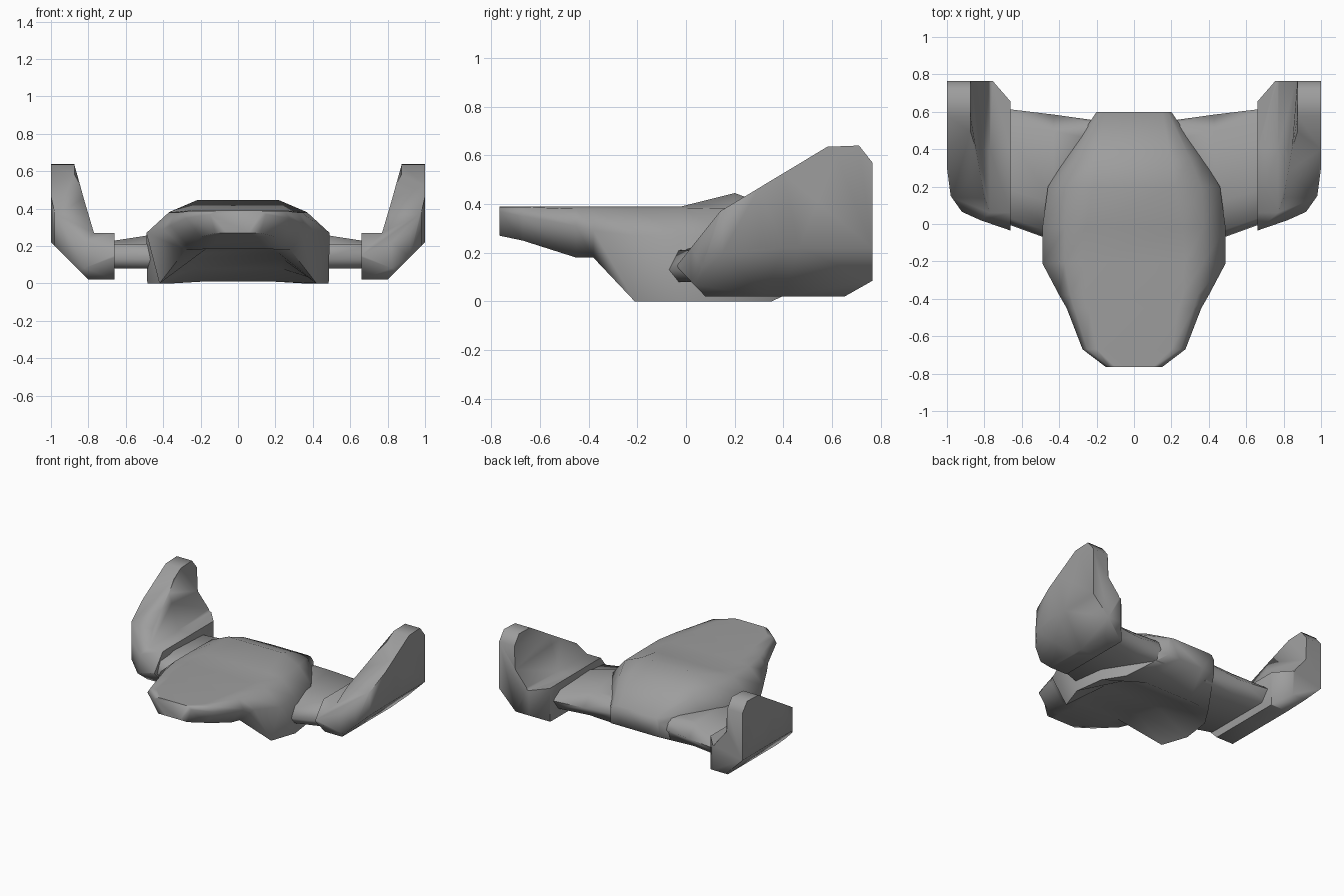
import bpy, bmesh, math

if "Cube" in bpy.data.objects:
    bpy.data.objects.remove(bpy.data.objects["Cube"])

grey = bpy.data.materials.new("hull_grey")
grey.use_nodes = True
GREY = (0.34, 0.34, 0.34, 1)
grey.diffuse_color = GREY
grey.node_tree.nodes["Principled BSDF"].inputs["Base Color"].default_value = GREY


def finish(bm, name):
    """Turn a bmesh into a named grey object."""
    bmesh.ops.recalc_face_normals(bm, faces=bm.faces)
    mesh = bpy.data.meshes.new(name)
    bm.to_mesh(mesh)
    bm.free()
    mesh.materials.append(grey)
    obj = bpy.data.objects.new(name, mesh)
    bpy.context.collection.objects.link(obj)
    return obj


def smooth(obj, angle):
    bpy.ops.object.select_all(action='DESELECT')
    obj.select_set(True)
    bpy.context.view_layer.objects.active = obj
    bpy.ops.object.shade_smooth_by_angle(angle=math.radians(angle))


def loft(name, rings):
    """Skin closed rings of points and cap both ends."""
    bm = bmesh.new()
    loops = [[bm.verts.new(p) for p in ring] for ring in rings]
    n = len(loops[0])
    for a, b in zip(loops, loops[1:]):
        for i in range(n):
            j = (i + 1) % n
            bm.faces.new((a[i], a[j], b[j], b[i]))
    bm.faces.new(loops[0])
    bm.faces.new(loops[-1])
    return finish(bm, name)


def prism(name, outline, place, low, high):
    """Extrude a 2D outline between two depths."""
    return loft(name, [[place(u, v, d) for u, v in outline] for d in (low, high)])


def mirror_copy(obj, name):
    mesh = obj.data.copy()
    bm = bmesh.new()
    bm.from_mesh(mesh)
    for v in bm.verts:
        v.co.x = -v.co.x
    bmesh.ops.reverse_faces(bm, faces=bm.faces)
    bm.to_mesh(mesh)
    bm.free()
    copy = bpy.data.objects.new(name, mesh)
    bpy.context.collection.objects.link(copy)
    return copy


# Main hull: half sections (y, then x z of top, shoulder, side, skirt, hollow)
sections = [
    (-.765, .10, .39, .13, .388, .15, .37, .12, .27, .06, .27),
    (-.67, .20, .39, .25, .388, .275, .35, .20, .25, .10, .25),
    (-.45, .24, .39, .32, .38, .36, .31, .25, .18, .15, .185),
    (-.38, .26, .39, .34, .38, .40, .29, .28, .18, .17, .185),
    (-.21, .27, .39, .37, .38, .49, .27, .42, 0, .22, .16),
    (-.02, .26, .39, .37, .38, .49, .27, .485, 0, .24, .13),
    (.2, .22, .445, .36, .385, .46, .27, .455, 0, .23, .08),
    (.35, .20, .39, .30, .35, .365, .25, .36, 0, .19, .01),
    (.6, .15, .255, .18, .25, .20, .22, .20, .115, .10, .115),
]
rings = []
for y, *c in sections:
    half = [(c[i], c[i + 1]) for i in range(0, 10, 2)]
    outline = half + [(-x, z) for x, z in reversed(half)]
    rings.append([(x, y, z) for x, z in outline])
hull = loft("hull", rings)
smooth(hull, 75)


# Wings: blade sections, the root tucked inside the hull
def wing_ring(x, front, back, top):
    chord = back - front
    return [(x, front, .13), (x, front + chord * .06, .21),
            (x, front + chord * .3, top), (x, back - chord * .13, top - .015),
            (x, back, .16), (x, back - chord * .1, .08),
            (x, front + chord * .06, .08)]


wing = loft("left_wing", [wing_ring(.18, .40, .55, .25),
                          wing_ring(.43, -.09, .585, .265),
                          wing_ring(.72, .015, .62, .22)])
smooth(wing, 70)
mirror_copy(wing, "right_wing")


# Pods: common volume of a front, side and top outline
def pod_ring(y, inner_x, inner_z):
    outline = [(.66, .02), (.80, .02), (1, .22), (1, .64), (.875, .64),
               (inner_x, inner_z), (.77, .27), (.66, .27)]
    return [(x, y, z) for x, z in outline]


side = [(-.04, .145), (.08, .02), (.65, .02), (.765, .085), (.765, .57),
        (.71, .64), (.58, .635), (.14, .37)]
plan = [(.66, -.035), (.82, .02), (.92, .065), (.98, .15), (1, .3), (1, .77),
        (.76, .77), (.66, .655)]
pod = loft("left_pod", [pod_ring(-.2, .825, .455), pod_ring(.4, .825, .455),
                        pod_ring(.8, .87, .39)])
cutters = [prism("pod_side_cutter", side, lambda u, v, d: (d, u, v), .5, 1.2),
           prism("pod_plan_cutter", plan, lambda u, v, d: (u, v, d), -.2, 1)]
for cutter in cutters:
    mod = pod.modifiers.new("trim", 'BOOLEAN')
    mod.operation = 'INTERSECT'
    mod.solver = 'EXACT'
    mod.object = cutter
bpy.context.view_layer.update()
trimmed = bpy.data.meshes.new_from_object(
    pod.evaluated_get(bpy.context.evaluated_depsgraph_get()))
pod.modifiers.clear()
pod.data = trimmed
for cutter in cutters:
    bpy.data.objects.remove(cutter)
smooth(pod, 80)
mirror_copy(pod, "right_pod")
